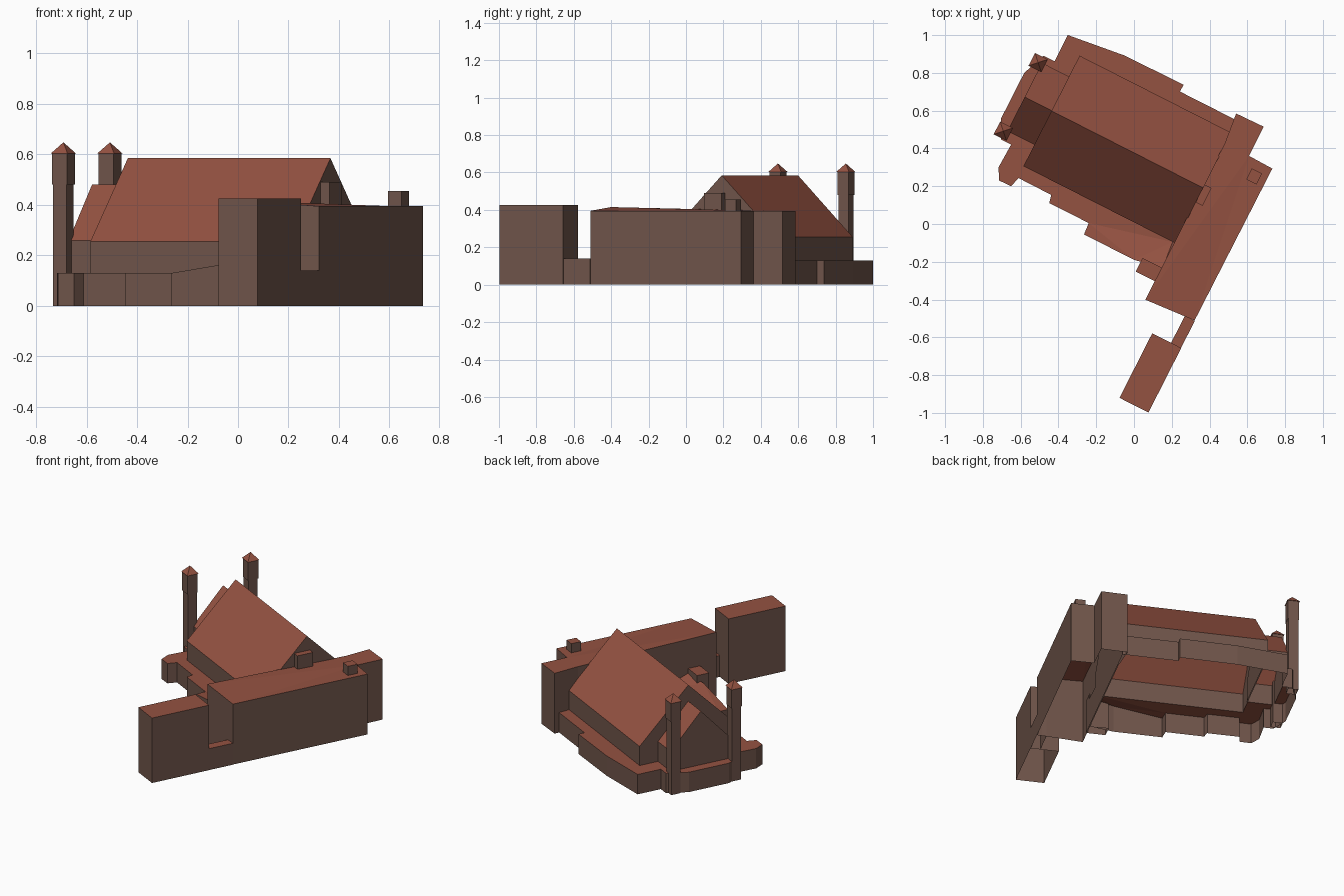
import bpy, bmesh, math
from mathutils import Vector

if "Cube" in bpy.data.objects:
    bpy.data.objects.remove(bpy.data.objects["Cube"])

# Building axes: a runs along the nave towards the facade, b runs along the facade
U, V = Vector((0.892, -0.453, 0)), Vector((0.453, 0.892, 0))


def material(name, rgb):
    m = bpy.data.materials.new(name)
    m.diffuse_color = (*rgb, 1)
    m.use_nodes = True
    m.node_tree.nodes["Principled BSDF"].inputs["Base Color"].default_value = m.diffuse_color
    return m


WALL = material("brown_wall", (0.162, 0.091, 0.069))
ROOF = material("red_roof", (0.296, 0.084, 0.053))


def pos(a, b, z):
    return U * a + V * b + Vector((0, 0, z))


def finish(name, bm):
    """Upward-facing faces become roof, all others wall."""
    bmesh.ops.recalc_face_normals(bm, faces=bm.faces)
    bm.normal_update()
    for f in bm.faces:
        f.material_index = 1 if abs(f.normal.z) > 0.1 else 0
    me = bpy.data.meshes.new(name)
    bm.to_mesh(me)
    bm.free()
    me.materials.append(WALL)
    me.materials.append(ROOF)
    ob = bpy.data.objects.new(name, me)
    bpy.context.collection.objects.link(ob)
    return ob


def shell(name, outline, z0, z1, hole=None, lifts=None):
    """Open-bottomed walls with a lid; lifts raises single lid corners, hole cuts the lid."""
    bm = bmesh.new()
    lifts = lifts or {}
    n = len(outline)
    low = [bm.verts.new(pos(a, b, z0)) for a, b in outline]
    top = [bm.verts.new(pos(a, b, z1 + lifts.get(i, 0))) for i, (a, b) in enumerate(outline)]
    for i in range(n):
        j = (i + 1) % n
        bm.faces.new((low[i], low[j], top[j], top[i]))
    rim = [bm.edges.get((top[i], top[(i + 1) % n])) for i in range(n)]
    if hole:
        inner = [bm.verts.new(pos(a, b, z1)) for a, b in hole]
        rim += [bm.edges.new((inner[i], inner[(i + 1) % len(hole)])) for i in range(len(hole))]
    bmesh.ops.triangle_fill(bm, edges=rim, use_beauty=True, normal=(0, 0, 1))
    return finish(name, bm)


def box(name, a0, a1, b0, b1, z0, z1):
    return shell(name, [(a0, b0), (a1, b0), (a1, b1), (a0, b1)], z0, z1)


def gable_hall(name, a0, a1, b0, b1, base, eave, ridge):
    """Open-bottomed hall with a pitched roof along a."""
    bm = bmesh.new()
    section = [(b0, base), (b0, eave), ((b0 + b1) / 2, ridge), (b1, eave), (b1, base)]
    ends = [[bm.verts.new(pos(a, b, z)) for b, z in section] for a in (a0, a1)]
    for i in range(4):
        bm.faces.new((ends[0][i], ends[0][i + 1], ends[1][i + 1], ends[1][i]))
    for e in ends:
        bm.faces.new(e)
    return finish(name, bm)


def pyramid(name, a, b, half, z0, z1):
    bm = bmesh.new()
    ring = [bm.verts.new(pos(a + half * s, b + half * t, z0))
            for s, t in ((-1, -1), (1, -1), (1, 1), (-1, 1))]
    tip = bm.verts.new(pos(a, b, z1))
    bm.faces.new(ring)
    for i in range(4):
        bm.faces.new((ring[i], ring[(i + 1) % 4], tip))
    return finish(name, bm)


# Nave and the lower choir behind it
gable_hall("nave", -0.66, 0.24, 0.008, 0.664, 0.13, 0.255, 0.585)
gable_hall("choir", -0.82, -0.655, 0.135, 0.54, 0.13, 0.26, 0.48)

# Low aisles wrapping the nave, with stepped bays
aisle = [(0.24, -0.139), (0.24, 0.735), (-0.10, 0.735), (-0.10, 0.776), (-0.45, 0.772),
         (-0.765, 0.733), (-0.765, 0.577), (-0.83, 0.577), (-0.88, 0.45), (-0.88, 0.18),
         (-0.83, 0.08), (-0.77, 0.08), (-0.775, -0.058), (-0.74, -0.118), (-0.67, -0.116),
         (-0.655, -0.06), (-0.46, -0.061), (-0.45, -0.104), (-0.216, -0.104),
         (-0.211, -0.169), (0.086, -0.169)]
nave_plan = [(0.225, 0.008), (0.225, 0.664), (-0.66, 0.664), (-0.66, 0.54), (-0.82, 0.54),
             (-0.82, 0.135), (-0.66, 0.135), (-0.66, 0.008)]
shell("aisles", aisle, 0, 0.13, hole=nave_plan, lifts={0: 0.06, 20: 0.045})
box("side_annex", 0.122, 0.24, -0.22, -0.14, 0, 0.22)

# Facade range with its stepped end, and the boxes on its roof
shell("facade_range", [(0.235, -0.33), (0.517, -0.31), (0.52, 0.593), (0.38, 0.597),
                       (0.378, 0.77), (0.217, 0.766), (0.235, 0.6)],
      0, 0.395, lifts={0: 0.02})
box("roof_box", 0.423, 0.483, 0.48, 0.545, 0.39, 0.455)
box("gable_box", 0.235, 0.28, 0.25, 0.355, 0.39, 0.49)

# Detached end block and the low link to it
box("end_block", 0.348, 0.52, -0.855, -0.472, 0, 0.425)
box("low_link", 0.46, 0.519, -0.472, -0.312, 0, 0.14)

# Twin towers
for side, b in (("south", 0.125), ("north", 0.532)):
    box(side + "_tower_shaft", -0.869, -0.809, b - 0.03, b + 0.03, 0, 0.485)
    box(side + "_tower_top", -0.873, -0.805, b - 0.034, b + 0.034, 0.48, 0.605)
    pyramid(side + "_tower_cap", -0.839, b, 0.038, 0.603, 0.648)
